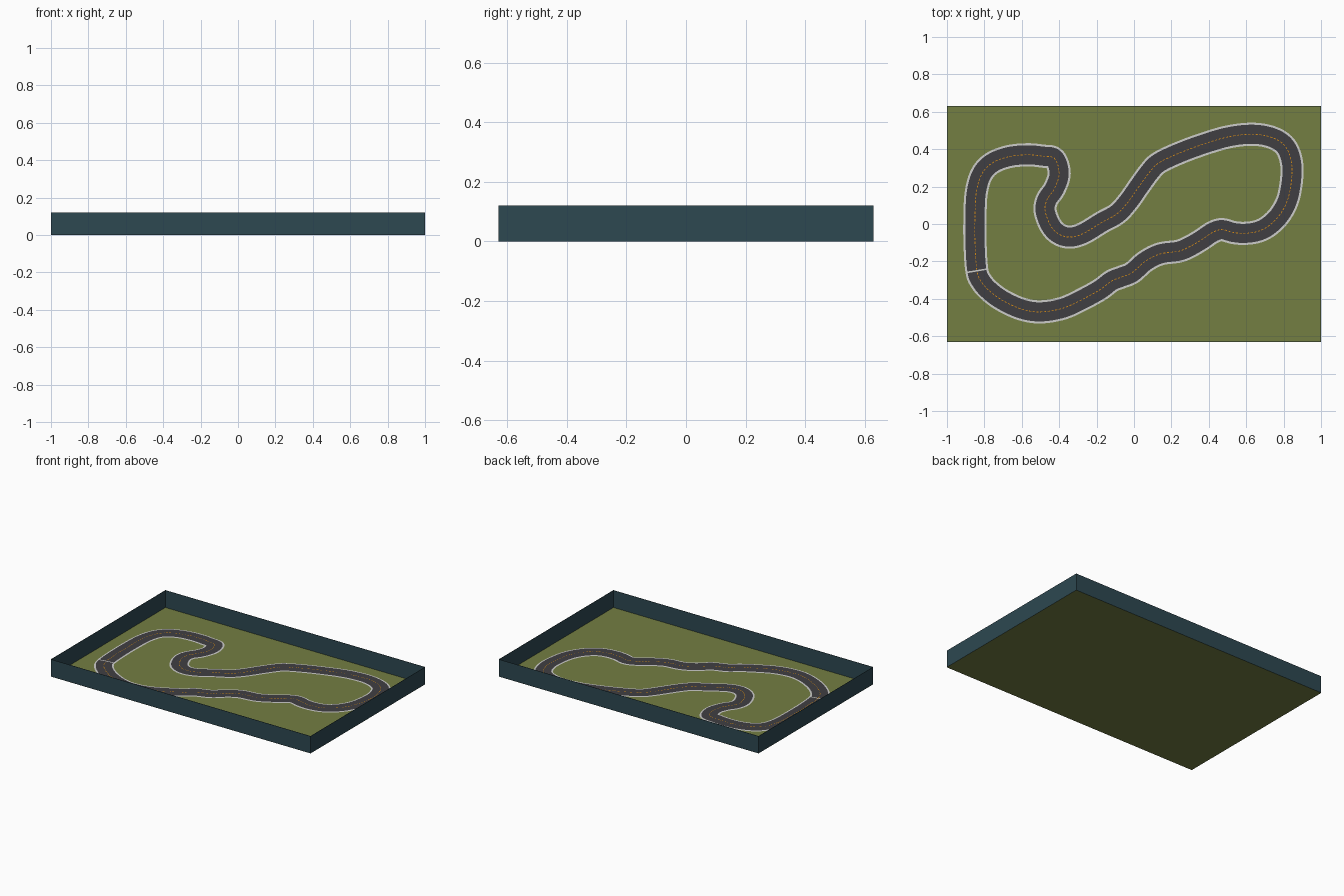
import bpy, bmesh
from mathutils import Vector

if "Cube" in bpy.data.objects:
    bpy.data.objects.remove(bpy.data.objects["Cube"])

HX, HY, WALL_H = 1.0, 0.63, 0.12


def material(name, r, g, b):
    def lin(c):
        c /= 255
        return c / 12.92 if c < 0.04045 else ((c + 0.055) / 1.055) ** 2.4
    m = bpy.data.materials.new(name)
    m.diffuse_color = (lin(r), lin(g), lin(b), 1)
    m.use_nodes = True
    m.node_tree.nodes["Principled BSDF"].inputs["Base Color"].default_value = m.diffuse_color
    return m


GRASS = material("olive_grass", 116, 126, 66)
WALL = material("dark_teal", 45, 72, 81)
ROAD = material("asphalt", 64, 62, 66)
WHITE = material("line_white", 205, 205, 203)
ORANGE = material("dash_orange", 215, 140, 20)


def mesh_object(name, verts, faces, mat):
    me = bpy.data.meshes.new(name)
    me.from_pydata(verts, [], faces)
    me.materials.append(mat)
    ob = bpy.data.objects.new(name, me)
    bpy.context.collection.objects.link(ob)
    return ob


def box(name, x0, x1, y0, y1, z0, z1, mat):
    bm = bmesh.new()
    bmesh.ops.create_cube(bm, size=1)
    for v in bm.verts:
        v.co = ((x0 + x1) / 2 + v.co.x * (x1 - x0),
                (y0 + y1) / 2 + v.co.y * (y1 - y0),
                (z0 + z1) / 2 + v.co.z * (z1 - z0))
    ob = mesh_object(name, [], [], mat)
    bm.to_mesh(ob.data)
    bm.free()


# Centre line of the circuit, clockwise from the left straight
POINTS = [(-.84, -.25), (-.85, -.1), (-.85, .05), (-.843, .17), (-.815, .265), (-.76, .325),
          (-.67, .36), (-.57, .37), (-.49, .363), (-.425, .35), (-.4, .27), (-.425, .19),
          (-.465, .13), (-.475, .07), (-.445, -.01), (-.4, -.055), (-.34, -.07), (-.27, -.05),
          (-.17, .01), (-.09, .055), (-.03, .12), (.03, .205), (.085, .28), (.13, .325),
          (.22, .37), (.35, .42), (.5, .465), (.63, .48), (.73, .465), (.8, .425),
          (.835, .36), (.845, .27), (.825, .14), (.78, .05), (.72, -.01), (.66, -.04),
          (.59, -.05), (.53, -.045), (.47, -.03), (.42, -.045), (.36, -.085), (.3, -.12),
          (.24, -.145), (.14, -.16), (.06, -.2), (-.01, -.26), (-.07, -.285), (-.12, -.305),
          (-.18, -.35), (-.27, -.4), (-.38, -.45), (-.5, -.47), (-.6, -.455), (-.7, -.41),
          (-.77, -.36), (-.815, -.31)]


def catmull(points, steps):
    out, n = [], len(points)
    p = [Vector(q) for q in points]
    for i in range(n):
        a, b, c, d = p[i - 1], p[i], p[(i + 1) % n], p[(i + 2) % n]
        for s in range(steps):
            t = s / steps
            out.append(0.5 * (2 * b + (c - a) * t + (2 * a - 5 * b + 4 * c - d) * t * t
                              + (3 * b - a - 3 * c + d) * t ** 3))
    return out


PATH = catmull(POINTS, 6)
N = len(PATH)


def side(i):
    t = (PATH[(i + 1) % N] - PATH[i - 1]).normalized()
    return Vector((-t.y, t.x))


def ribbon(name, half, z, mat):
    verts = []
    for i, p in enumerate(PATH):
        for s in (-half, half):
            q = p + side(i) * s
            verts.append((q.x, q.y, z))
    faces = [(2 * i, 2 * ((i + 1) % N), 2 * ((i + 1) % N) + 1, 2 * i + 1) for i in range(N)]
    mesh_object(name, verts, faces, mat)


def plate(p, t, length, width, z):
    n = Vector((-t.y, t.x)) * width / 2
    d = t * length / 2
    return [(q.x, q.y, z) for q in (p - d - n, p + d - n, p + d + n, p - d + n)]


# Ground and enclosing thin walls
mesh_object("ground", [(-HX, -HY, 0), (HX, -HY, 0), (HX, HY, 0), (-HX, HY, 0)],
            [(0, 1, 2, 3)], GRASS)
T = 0.002
for s, nm in ((-1, "left"), (1, "right")):
    x0, x1 = sorted((s * HX, s * (HX - T)))
    box("wall_" + nm, x0, x1, -HY, HY, 0.0005, WALL_H, WALL)
for s, nm in ((-1, "front"), (1, "back")):
    y0, y1 = sorted((s * HY, s * (HY - T)))
    box("wall_" + nm, -HX + T, HX - T, y0, y1, 0.0005, WALL_H, WALL)

# Road: white border band below a narrower asphalt band
ribbon("road_border", 0.062, 0.0015, WHITE)
ribbon("road_surface", 0.051, 0.003, ROAD)

# Dashed centre line, evenly spaced along the path
verts, faces, travelled = [], [], 0.0
PERIOD, next_dash = 0.02, 0.01
for i in range(N):
    a, b = PATH[i], PATH[(i + 1) % N]
    seg = (b - a).length
    while next_dash < travelled + seg:
        p = a.lerp(b, (next_dash - travelled) / seg)
        k = len(verts)
        verts += plate(p, (b - a).normalized(), 0.012, 0.004, 0.004)
        faces.append((k, k + 1, k + 2, k + 3))
        next_dash += PERIOD
    travelled += seg
mesh_object("centre_dashes", verts, faces, ORANGE)

# Start line across the road
n0 = side(0)
mesh_object("start_line", plate(PATH[0], Vector((n0.y, -n0.x)), 0.008, 0.104, 0.005),
            [(0, 1, 2, 3)], WHITE)
